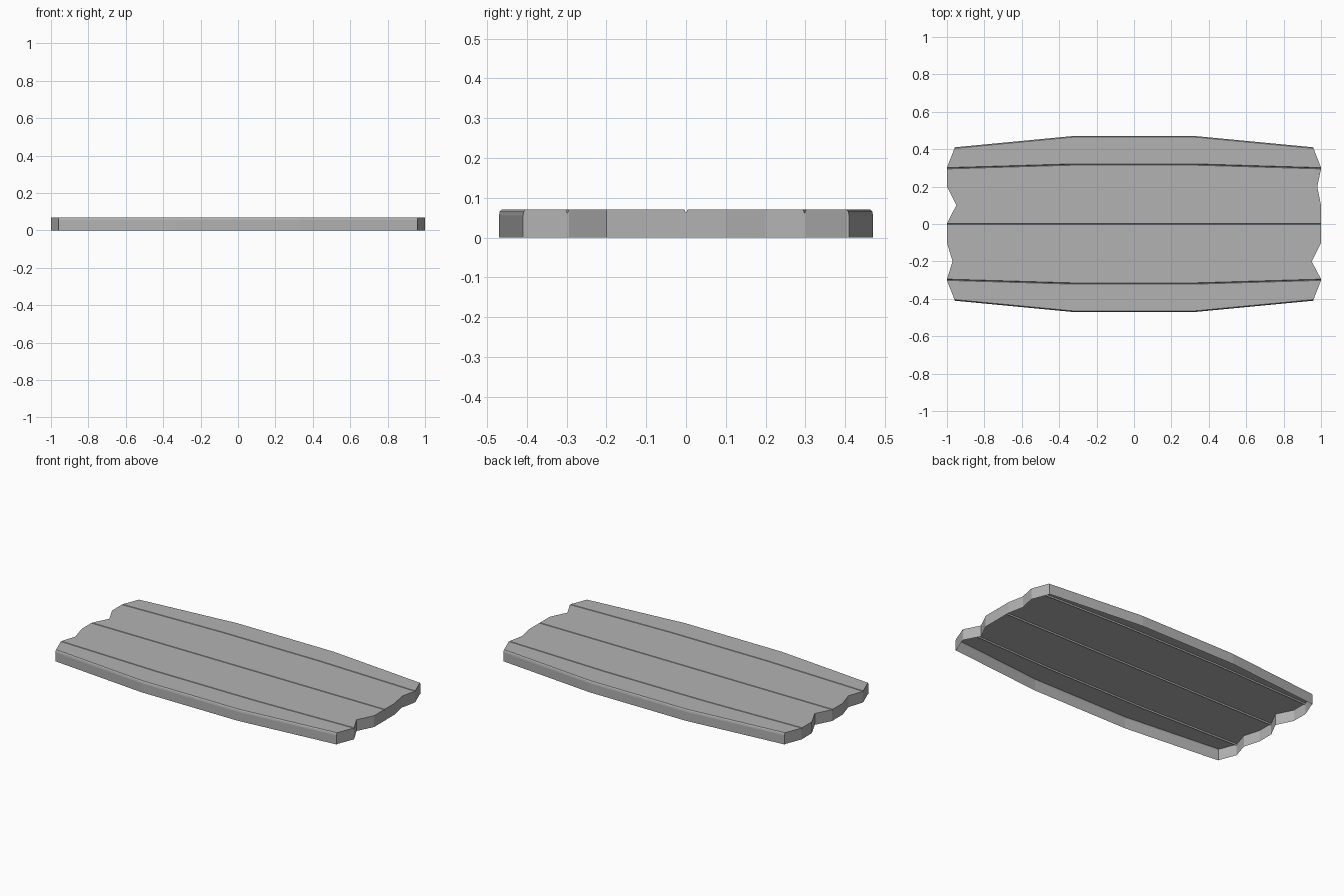
import bpy, bmesh

if "Cube" in bpy.data.objects:
    bpy.data.objects.remove(bpy.data.objects["Cube"])

H = 0.07          # plank top height
GW, GD = 0.0035, 0.009  # groove half width and depth
MID = 0.33        # x of the bends in the long edges

# Ragged ends: y at the end, y in the middle, left x, right x
profile = [
    (0.41, 0.47, -0.96, 0.96),
    (0.298, 0.318, -1.00, 1.00),
    (0.20, 0.213, -1.00, 0.98),
    (0.10, 0.107, -0.95, 1.00),
    (0.00, 0.00, -1.00, 1.00),
    (-0.10, -0.107, -1.00, 1.00),
    (-0.20, -0.213, -0.97, 0.95),
    (-0.298, -0.318, -1.00, 1.00),
    (-0.41, -0.47, -0.96, 0.96),
]
grooves = (0.298, 0.0, -0.298)
rounding = ((0, 0.015), (0.002, 0.005), (0.006, 0))  # inset, drop

# Expand the profile: V grooves between planks, rounded long edges
rows = []
for ye, ym, xl, xr in profile:
    if ye in grooves:
        for s, z in ((GW, H), (0, H - GD), (-GW, H)):
            rows.append((ye + s, ym + s, z, xl, xr))
    elif abs(ye) > 0.4:
        side = 1 if ye > 0 else -1
        for inset, drop in rounding[::side]:
            rows.append((ye - side * inset, ym - side * inset, H - drop, xl, xr))
    else:
        rows.append((ye, ym, H, xl, xr))

# Top sheet
bm = bmesh.new()
grid = []
for ye, ym, z, xl, xr in rows:
    grid.append([bm.verts.new(p) for p in
                 ((xl, ye, z), (-MID, ym, z), (MID, ym, z), (xr, ye, z))])
for a, b in zip(grid, grid[1:]):
    for i in range(3):
        bm.faces.new((a[i], b[i], b[i + 1], a[i + 1]))

# Skirt down to the ground, open underneath
rim = [e for e in bm.edges if e.is_boundary]
out = bmesh.ops.extrude_edge_only(bm, edges=rim)
for v in out["geom"]:
    if isinstance(v, bmesh.types.BMVert):
        v.co.z = 0
bmesh.ops.recalc_face_normals(bm, faces=bm.faces[:])
top = max(bm.faces, key=lambda f: f.calc_area())
top.normal_update()
if top.normal.z < 0:
    bmesh.ops.reverse_faces(bm, faces=bm.faces[:])

mesh = bpy.data.meshes.new("plank_deck")
bm.to_mesh(mesh)
bm.free()
deck = bpy.data.objects.new("plank_deck", mesh)
bpy.context.collection.objects.link(deck)

# Darker grey
grey = bpy.data.materials.new("dark_grey")
grey.diffuse_color = (0.45, 0.45, 0.45, 1)
grey.use_nodes = True
grey.node_tree.nodes["Principled BSDF"].inputs["Base Color"].default_value = grey.diffuse_color
mesh.materials.append(grey)
